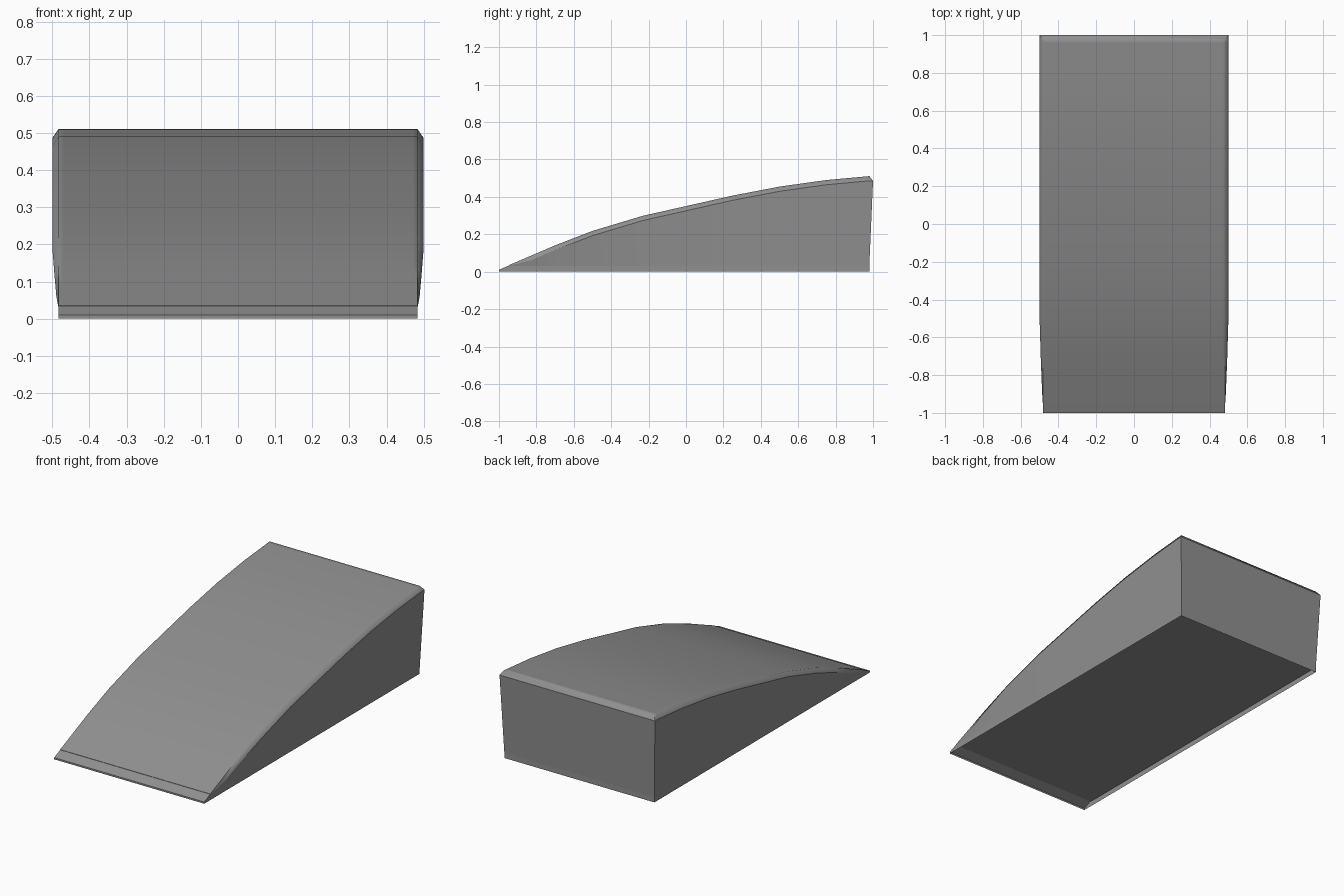
import bpy
import bmesh
import math

if "Cube" in bpy.data.objects:
    bpy.data.objects.remove(bpy.data.objects["Cube"])

# Side profile stations: y, top height, half width along the upper shoulder
stations = [
    (-0.945, 0.036, 0.484), (-0.83, 0.085, 0.489), (-0.70, 0.141, 0.494),
    (-0.50, 0.218, 0.500), (-0.23, 0.299, 0.500), (0.25, 0.407, 0.500),
    (0.50, 0.455, 0.500), (0.75, 0.490, 0.500), (0.96, 0.509, 0.500),
    (0.98, 0.511, 0.500),
]
INNER = 0.483   # half width of base and top
FLOOR = 0.030   # underside of the body, recessed inside the skirt

grey = bpy.data.materials.new("dark_grey")
grey.diffuse_color = (0.28, 0.28, 0.28, 1)
grey.use_nodes = True
grey.node_tree.nodes["Principled BSDF"].inputs["Base Color"].default_value = grey.diffuse_color


def add_object(name, bm, angle):
    mesh = bpy.data.meshes.new(name)
    bm.to_mesh(mesh)
    bm.free()
    obj = bpy.data.objects.new(name, mesh)
    bpy.context.collection.objects.link(obj)
    mesh.materials.append(grey)
    bpy.ops.object.select_all(action='DESELECT')
    bpy.context.view_layer.objects.active = obj
    obj.select_set(True)
    bpy.ops.object.shade_smooth_by_angle(angle=math.radians(angle))
    return obj


def half_section(y, top, shoulder_x):
    """Floor, shoulder, chamfer and top-inset points on the right-hand side."""
    shoulder = FLOOR + max(top - 0.025 - FLOOR, (top - FLOOR) * 0.5)
    shoulder_y = 1.0 if y == 0.98 else y
    return [(INNER, y, FLOOR), (shoulder_x, shoulder_y, shoulder),
            (INNER, y, top), (0.47, y, top)]


# Curved ramp body lofted from mirrored sections
bm = bmesh.new()
rings = []
for s in stations:
    pts = half_section(*s)
    right = [bm.verts.new(p) for p in pts]
    left = [bm.verts.new((-x, y, z)) for x, y, z in pts]
    rings.append(right + left[::-1])

for a, b in zip(rings, rings[1:]):
    for i in range(8):
        j = (i + 1) % 8
        bm.faces.new((a[i], a[j], b[j], b[i]))
    # crease where the side wall meets the chamfer
    for i in (1, 6):
        bm.edges.get((a[i], b[i])).smooth = False

# Front end and bevelled back wall
for r in (rings[0], rings[-1]):
    bm.faces.new((r[0], r[1], r[6], r[7]))
    bm.faces.new((r[1], r[2], r[3], r[4], r[5], r[6]))
bm.edges.get((rings[-1][1], rings[-1][6])).smooth = False

bmesh.ops.recalc_face_normals(bm, faces=bm.faces)
add_object("curved_ramp", bm, 60)

# Thin skirt under the body: low front lip, side strips, back strip
bm = bmesh.new()
low = [bm.verts.new(p) for p in
       [(-INNER, -1, 0), (INNER, -1, 0), (INNER, 0.98, 0), (-INNER, 0.98, 0)]]
tip = [bm.verts.new((x, -1, 0.01)) for x in (-INNER, INNER)]
lip = [bm.verts.new((x, -0.945, FLOOR + 0.004)) for x in (-INNER, INNER)]
back = [bm.verts.new((x, 0.98, FLOOR)) for x in (INNER, -INNER)]
bm.faces.new((low[0], low[1], tip[1], tip[0]))
bm.faces.new((tip[0], tip[1], lip[1], lip[0]))
bm.faces.new((low[1], low[2], back[0], lip[1], tip[1]))
bm.faces.new((low[2], low[3], back[1], back[0]))
bm.faces.new((low[3], low[0], tip[0], lip[0], back[1]))
add_object("base_skirt", bm, 15)
